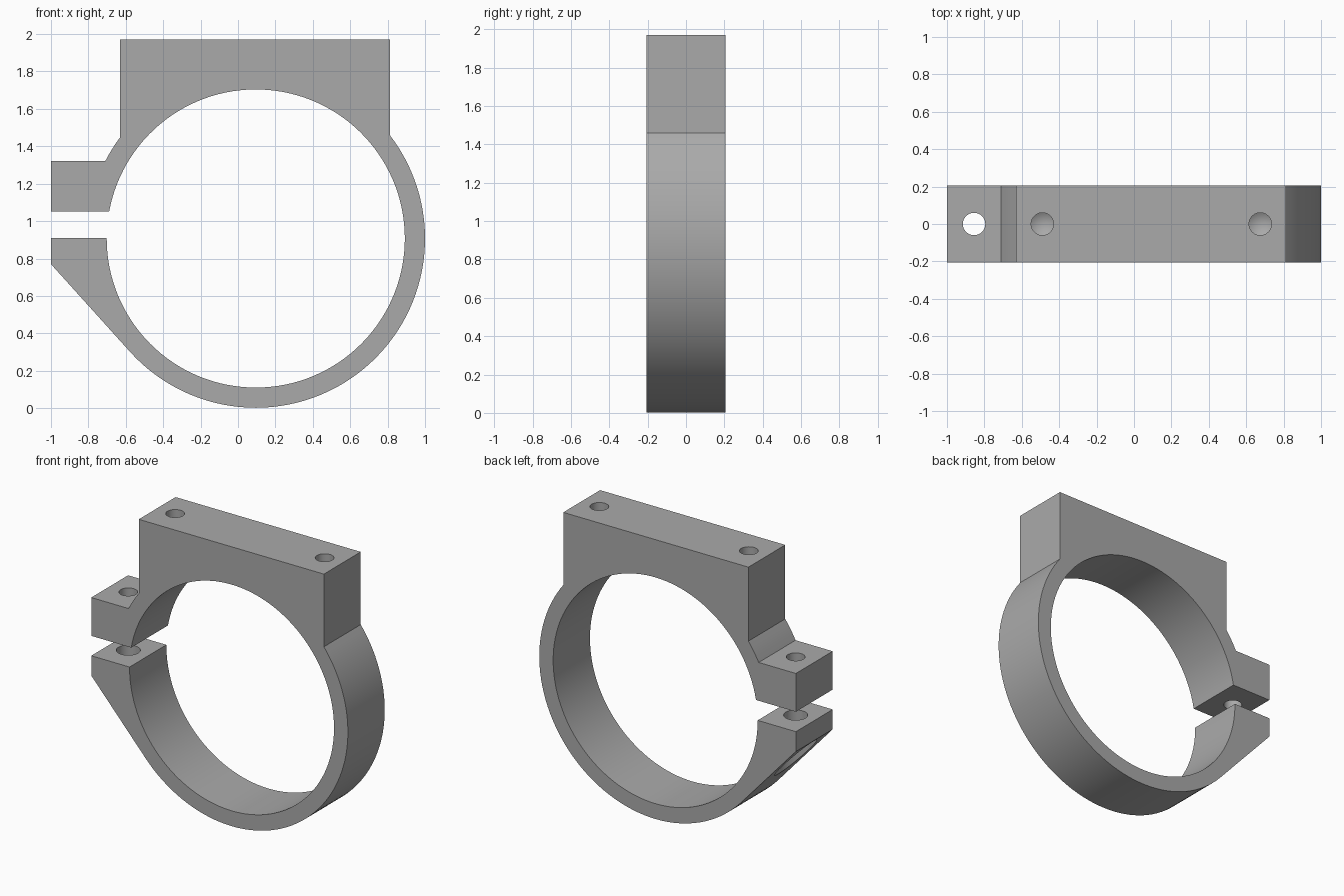
import bpy, bmesh
from math import sin, cos, acos, asin, atan2, hypot, pi, radians
from mathutils import Matrix

cube = bpy.data.objects.get("Cube")
if cube:
    bpy.data.objects.remove(cube, do_unlink=True)

CX, CZ = 0.095, 0.907            # ring centre
R_OUT, R_IN = 0.905, 0.797
HALF = 0.205                     # half thickness
LEFT, RIGHT, TOP = -0.63, 0.813, 1.97
EAR_X, EAR_TOP, GAP_TOP, GAP_LOW, EAR_LOW = -1.0, 1.32, 1.05, 0.91, 0.77
BOLT_X = -0.855

metal = bpy.data.materials.new("grey metal")
metal.use_nodes = True
GREY = (0.4, 0.4, 0.4, 1)
metal.diffuse_color = GREY
metal.node_tree.nodes["Principled BSDF"].inputs["Base Color"].default_value = GREY


def arc(r, a0, a1):
    n = max(2, round(abs(a1 - a0) / (2 * pi) * 128))
    angles = [a0 + (a1 - a0) * i / n for i in range(n + 1)]
    return [(CX + r * cos(a), CZ + r * sin(a)) for a in angles]


def make_object(name, bm):
    bmesh.ops.recalc_face_normals(bm, faces=bm.faces)
    mesh = bpy.data.meshes.new(name)
    bm.to_mesh(mesh)
    bm.free()
    obj = bpy.data.objects.new(name, mesh)
    bpy.context.collection.objects.link(obj)
    return obj


def drill(name, x, r, z0, z1, tip=0.0):
    """Vertical round cutter, with an optional pointed lower end."""
    bm = bmesh.new()
    bmesh.ops.create_cone(bm, cap_ends=True, segments=40, radius1=r, radius2=r, depth=z1 - z0,
                          matrix=Matrix.Translation((x, 0, (z0 + z1) / 2)))
    if tip:
        base = min((f for f in bm.faces if len(f.verts) > 4), key=lambda f: f.calc_center_median().z)
        point = bmesh.ops.poke(bm, faces=[base])["verts"][0]
        point.co.z -= tip
    obj = make_object(name, bm)
    obj.hide_render = True
    return obj


# Clamp outline: lower ear, ring, mounting block, upper ear, bore
tangent = atan2(EAR_LOW - CZ, EAR_X - CX) + acos(R_OUT / hypot(EAR_X - CX, EAR_LOW - CZ))
block_right = acos((RIGHT - CX) / R_OUT)
block_left = acos((LEFT - CX) / R_OUT)
ear_root = pi - asin((EAR_TOP - CZ) / R_OUT)
outline = [(EAR_X, GAP_LOW), (EAR_X, EAR_LOW)]
outline += arc(R_OUT, tangent, block_right)
outline += [(RIGHT, TOP), (LEFT, TOP)]
outline += arc(R_OUT, block_left, ear_root)
outline += [(EAR_X, EAR_TOP), (EAR_X, GAP_TOP)]
outline += arc(R_IN, pi - asin((GAP_TOP - CZ) / R_IN), -pi - asin((GAP_LOW - CZ) / R_IN))

bm = bmesh.new()
face = bm.faces.new([bm.verts.new((x, -HALF, z)) for x, z in outline])
side = bmesh.ops.extrude_face_region(bm, geom=[face])
bmesh.ops.translate(bm, vec=(0, 2 * HALF, 0),
                    verts=[v for v in side["geom"] if isinstance(v, bmesh.types.BMVert)])
clamp = make_object("pipe_clamp", bm)
clamp.data.materials.append(metal)

# Screw holes in the block, bolt hole through the ears, bolt head recess
cutters = [drill("block_hole_cutter", x, 0.06, 1.67, 2.1, 0.035) for x in (-0.49, 0.675)]
cutters += [
    drill("upper_ear_cutter", BOLT_X, 0.06, 0.98, 1.5),
    drill("lower_ear_cutter", BOLT_X, 0.077, 0.3, 0.97),
    drill("bolt_recess_cutter", BOLT_X, 0.135, 0.2, 0.77),
]
bpy.ops.object.select_all(action='DESELECT')
bpy.context.view_layer.objects.active = clamp
clamp.select_set(True)
for cutter in cutters:
    mod = clamp.modifiers.new("hole", 'BOOLEAN')
    mod.operation = 'DIFFERENCE'
    mod.solver = 'EXACT'
    mod.object = cutter
    bpy.ops.object.modifier_apply(modifier=mod.name)
    bpy.data.objects.remove(cutter, do_unlink=True)

bpy.ops.object.shade_smooth_by_angle(angle=radians(20))
